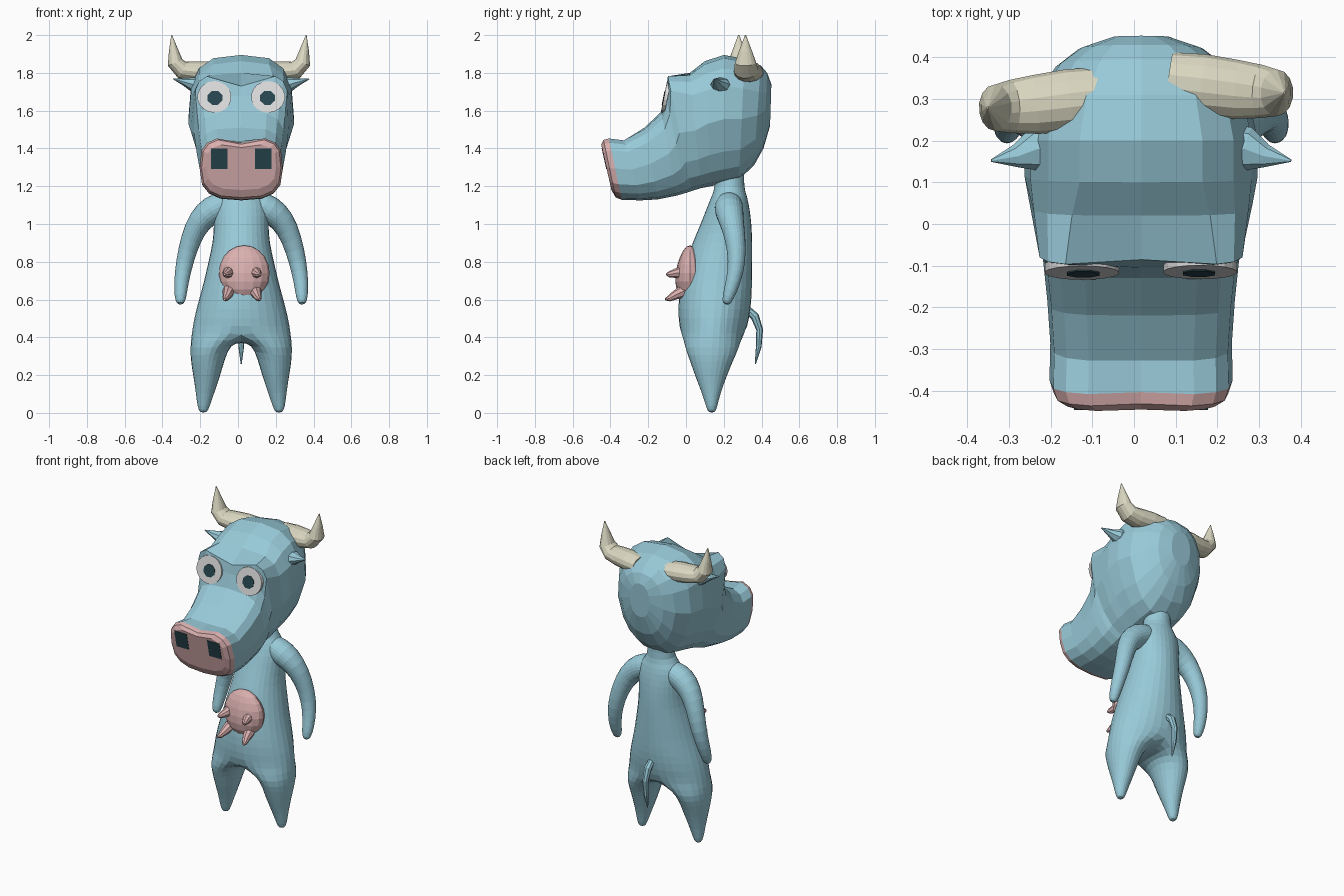
import bpy, bmesh, math
from mathutils import Vector
from mathutils.bvhtree import BVHTree

if "Cube" in bpy.data.objects:
    bpy.data.objects.remove(bpy.data.objects["Cube"])

CX = 0.017  # the figure's own symmetry plane


def material(name, rgb):
    m = bpy.data.materials.new(name)
    m.diffuse_color = (*rgb, 1)
    m.use_nodes = True
    m.node_tree.nodes["Principled BSDF"].inputs["Base Color"].default_value = m.diffuse_color
    return m


BLUE = material("blue hide", (0.315, 0.59, 0.69))
PINK = material("pink skin", (0.70, 0.435, 0.43))
HORN = material("cream horn", (0.70, 0.68, 0.53))
WHITE = material("eye white", (0.73, 0.72, 0.72))
DARK = material("dark teal", (0.02, 0.06, 0.078))


def finish(name, bm, mats, soft_mirror=False):
    bmesh.ops.recalc_face_normals(bm, faces=bm.faces)
    me = bpy.data.meshes.new(name)
    bm.to_mesh(me)
    bm.free()
    ob = bpy.data.objects.new(name, me)
    bpy.context.collection.objects.link(ob)
    for m in mats:
        me.materials.append(m)
    if soft_mirror:
        ob.location.x = CX
        ob.modifiers.new("mirror", 'MIRROR').merge_threshold = 0.002
        ob.modifiers.new("soften", 'SUBSURF').levels = 1
        ob.modifiers["soften"].render_levels = 1


def bridge(bm, a, b, closed=True, mat=0):
    n = len(a)
    for i in range(n if closed else n - 1):
        j = (i + 1) % n
        bm.faces.new((a[i], a[j], b[j], b[i])).material_index = mat


def tube(name, path, mat, sides=12, flat=1.0, soft_mirror=False):
    """Tapering tube through (x, y, z, radius) points; flat squashes it."""
    bm = bmesh.new()
    pts = [Vector(p[:3]) for p in path]
    whole = (pts[-1] - pts[0]).normalized()
    ref = Vector((1, 0, 0)) if abs(whole.y) > 0.6 else Vector((0, 1, 0))
    rings = []
    for i, p in enumerate(pts):
        t = (pts[min(i + 1, len(pts) - 1)] - pts[max(i - 1, 0)]).normalized()
        u = (ref - t * ref.dot(t)).normalized()
        v = t.cross(u) * flat
        angles = [2 * math.pi * k / sides for k in range(sides)]
        rings.append([bm.verts.new(p + (u * math.cos(a) + v * math.sin(a)) * path[i][3]) for a in angles])
    for a, b in zip(rings, rings[1:]):
        bridge(bm, a, b)
    bm.faces.new(rings[0])
    bm.faces.new(rings[-1])
    finish(name, bm, [mat], soft_mirror)


# ---- body: half torso that splits into a leg, mirrored
bm = bmesh.new()
TORSO = [  # z, half width, front y, back y
    (1.29, .08, .15, .31), (1.19, .08, .152, .308), (1.15, .13, .135, .325),
    (1.08, .15, .105, .34), (1.0, .147, .075, .35), (.9, .153, .03, .355),
    (.8, .178, -.005, .355), (.7, .2, -.03, .354), (.6, .229, -.045, .352),
    (.5, .256, -.045, .34), (.42, .268, -.034, .318)]
LEG = [  # z, centre x, x radius, centre y, y radius, lift of the inner side
    (.345, .163, .112, .138, .15, .02), (.27, .176, .094, .135, .117, .02),
    (.2, .182, .075, .132, .089, 0), (.1, .192, .049, .134, .049, 0),
    (.03, .2, .033, .136, .03, 0), (0, .2, .018, .136, .018, 0)]
half = [math.radians(-90 + 22.5 * i) for i in range(9)]
prev = None
for z, w, y0, y1 in TORSO:
    ring = []
    for i, a in enumerate(half):
        x = 0 if i in (0, 8) else w * math.cos(a)
        ring.append(bm.verts.new((x, (y0 + y1) / 2 + (y1 - y0) / 2 * math.sin(a), z)))
    if prev:
        bridge(bm, prev, ring, closed=False)
    prev = ring
prev = prev + [bm.verts.new((0, y, .372)) for y in (.235, .14, .045)]  # crotch
for z, cx, rx, cy, ry, lift in LEG:
    ring = []
    for i in range(12):
        a = math.radians(-120 + 30 * i)
        ring.append(bm.verts.new((cx + rx * math.cos(a), cy + ry * math.sin(a),
                                  z + lift * max(0, -math.cos(a)))))
    bridge(bm, prev, ring)
    prev = ring
bm.faces.new(prev)
finish("body_and_legs", bm, [BLUE], soft_mirror=True)

# ---- arms
tube("arms", [(.035, .23, 1.11, .06), (.085, .227, 1.103, .075), (.15, .225, 1.08, .082),
              (.222, .24, 1.02, .068), (.268, .262, .92, .056), (.3, .272, .8, .048),
              (.318, .25, .69, .04), (.322, .222, .61, .033), (.322, .21, .572, .018)],
     BLUE, soft_mirror=True)

# ---- tail
tube("tail", [(CX, .31, .56, .02), (CX, .365, .51, .023), (CX, .39, .44, .018),
              (CX, .385, .35, .015), (CX, .367, .26, .003)], BLUE, sides=8)

# ---- head: superellipse sections from muzzle to back of skull
HEAD = [  # y bottom, y top, z bottom, z top, half width, squareness, centre dip, chin taper
    (-.395, -.45, 1.18, 1.425, .185, 3.5, .02, 0), (-.372, -.438, 1.14, 1.452, .21, 3.5, .03, 0),
    (-.34, -.41, 1.128, 1.46, .22, 3.5, .03, 0), (-.24, -.33, 1.125, 1.45, .218, 3.5, .01, 0),
    (-.15, -.22, 1.13, 1.51, .225, 3.5, 0, .05), (-.05, -.13, 1.15, 1.595, .235, 3.5, 0, .1),
    (0, -.105, 1.165, 1.68, .242, 4, 0, .15), (.03, -.098, 1.175, 1.79, .25, 6, .06, .2),
    (.08, .02, 1.19, 1.80, .268, 4, 0, .25), (.13, .10, 1.2, 1.862, .28, 3, 0, .3),
    (.2, .2, 1.215, 1.895, .28, 3, 0, .3), (.28, .31, 1.235, 1.875, .26, 2.8, 0, .3),
    (.36, .395, 1.31, 1.84, .205, 2.6, 0, .2), (.41, .43, 1.40, 1.80, .15, 2.4, 0, .1),
    (.445, .452, 1.52, 1.74, .07, 2.2, 0, 0)]


def power(v, n):
    return math.copysign(abs(v) ** (2 / n), v) if abs(v) > 1e-6 else 0


bm = bmesh.new()
prev = None
for k, (yb, yt, zb, zt, w, n, dip, taper) in enumerate(HEAD):
    ring = []
    for i in range(16):
        a = math.pi * i / 8
        m = n if i <= 8 else min(n, 2.8)  # rounder chin
        c, s = power(math.cos(a), m), power(math.sin(a), m)
        z = (zb + zt) / 2 + (zt - zb) / 2 * s - (dip if i == 4 else 0)
        x = w * c * (1 - taper * max(0, -s))
        ring.append(bm.verts.new((CX + x, yb + (yt - yb) * (z - zb) / (zt - zb), z)))
    if prev:
        bridge(bm, prev, ring, mat=1 if k < 3 else 0)  # pink muzzle
    else:
        bm.faces.new(ring).material_index = 1
    prev = ring
bm.faces.new(prev)
surface = BVHTree.FromBMesh(bm)
finish("head", bm, [BLUE, PINK])


def rest_on_face(outline, slope, cz):
    """y at height cz of a leaning plane that just clears the face."""
    cx = sum(p[0] for p in outline) / len(outline)
    best = 1
    for x, z in outline:
        for f in (.35, .7, 1):
            px, pz = cx + (x - cx) * f, cz + (z - cz) * f
            hit = surface.ray_cast(Vector((px, -2, pz)), Vector((0, 1, 0)))[0]
            if hit:
                best = min(best, hit.y - slope * (pz - cz))
    return best


def plate(name, outline, slope, cz, y, thick, mat):
    bm = bmesh.new()
    front = [bm.verts.new((x, y + slope * (z - cz), z)) for x, z in outline]
    back = [bm.verts.new((v.co.x, v.co.y + thick, v.co.z)) for v in front]
    bridge(bm, front, back)
    bm.faces.new(front)
    bm.faces.new(back)
    finish(name, bm, [mat])


def oval(cx, cz, rx, rz, n):
    return [(cx + rx * math.cos(2 * math.pi * (i + .5) / n),
             cz + rz * math.sin(2 * math.pi * (i + .5) / n)) for i in range(n)]


for side, label in ((-1, "left"), (1, "right")):
    # eyes and pupils
    ex, ez = CX + side * .142, 1.673
    eye = oval(ex, ez, .09, .084, 18)
    y = rest_on_face(eye, .2, ez) - .002
    plate(label + "_eye", eye, .2, ez, y, .02, WHITE)
    plate(label + "_pupil", oval(ex - side * .003, ez - .005, .042, .04, 8), .2, ez, y - .003, .005, DARK)

    # nostrils
    nx, nz = CX + side * .117, 1.345
    hole = [(nx + dx * .044, nz + dz * .055) for dx, dz in ((-1, -1), (1, -1), (1, 1), (-1, 1))]
    plate(label + "_nostril", hole, -.22, nz, rest_on_face(hole, -.22, nz) - .002, .007, DARK)

    # horns (slightly skewed front to back)
    dy = .018 * side
    tube(label + "_horn", [(side * x + .005, .305 + dy + oy, z, r) for x, oy, z, r in (
        (.08, .02, 1.80, .07), (.16, .01, 1.805, .075), (.24, 0, 1.808, .071), (.30, -.005, 1.815, .064),
        (.338, -.008, 1.855, .056), (.346, -.008, 1.92, .033), (.356, -.008, 2.0, .003))],
        HORN, sides=14, flat=.77)

    # ears
    tube(label + "_ear", [(CX + side * x, y, z, r) for x, y, z, r in (
        (.19, .185, 1.735, .06), (.255, .18, 1.737, .053), (.3, .163, 1.752, .028),
        (.36, .152, 1.768, .003))], BLUE, sides=8, flat=.75)

    # teats
    for z, drop, low in ((.745, .012, 0), (.645, .04, .012)):
        tx = .022 + side * .07
        tube(label + "_teat", [(tx, -.01, z, .034), (tx + side * .008, -.055, z - drop * .5, .025),
                               (tx + side * .018, -.09, z - drop, .016),
                               (tx + side * .024, -.103 - low * .5, z - drop - low * .3, .006)],
             PINK, sides=8)

# ---- udder
bm = bmesh.new()
bmesh.ops.create_uvsphere(bm, u_segments=16, v_segments=10, radius=1)
for v in bm.verts:
    bulge = 1 - .25 * v.co.z  # fuller towards the bottom
    v.co = Vector((.033 + .135 * v.co.x, .02 + .075 * v.co.y * bulge, .74 + .147 * v.co.z))
finish("udder", bm, [PINK])
